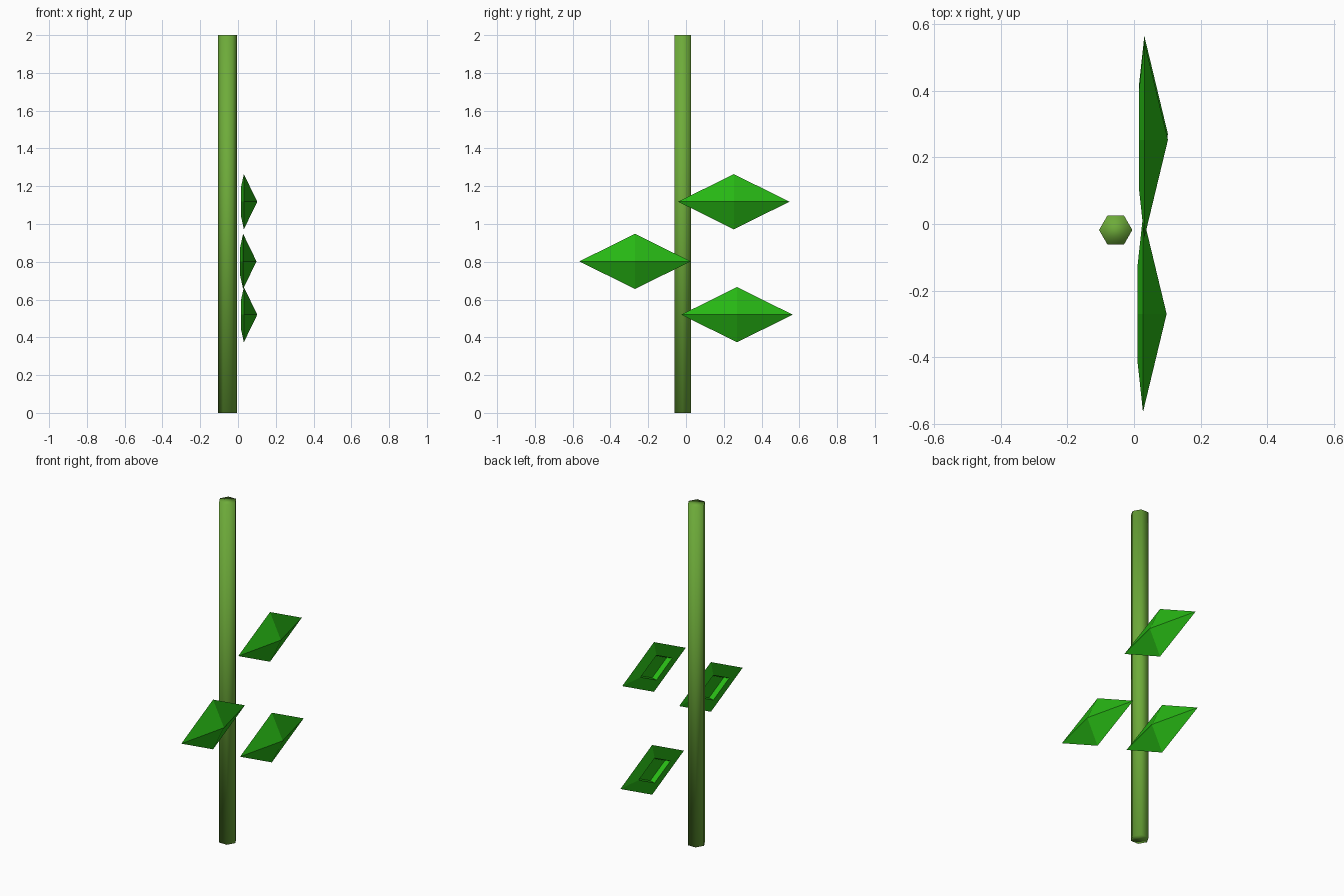
import bpy, bmesh, math
from mathutils import Matrix

if "Cube" in bpy.data.objects:
    bpy.data.objects.remove(bpy.data.objects["Cube"])


def material(name, rgb):
    m = bpy.data.materials.new(name)
    m.diffuse_color = (*rgb, 1)
    m.use_nodes = True
    m.node_tree.nodes["Principled BSDF"].inputs["Base Color"].default_value = m.diffuse_color
    return m


stem_green = material("stem_green", (0.155, 0.41, 0.042))
leaf_green = material("leaf_green", (0.02, 0.47, 0.007))


def add_object(name, bm, mat, loc, smooth=False):
    bmesh.ops.recalc_face_normals(bm, faces=bm.faces)
    me = bpy.data.meshes.new(name)
    bm.to_mesh(me)
    bm.free()
    me.materials.append(mat)
    for p in me.polygons:
        p.use_smooth = smooth
    ob = bpy.data.objects.new(name, me)
    ob.location = loc
    bpy.context.collection.objects.link(ob)
    return ob


# Six-sided stem, smooth over the caps as well
bm = bmesh.new()
bmesh.ops.create_cone(bm, cap_ends=True, segments=6, radius1=0.05, radius2=0.05,
                      depth=2, matrix=Matrix.Rotation(math.pi / 6, 4, 'Z'))
xs = max(v.co.x for v in bm.verts)
if xs < 0.049:  # corners must point along x
    bmesh.ops.rotate(bm, verts=bm.verts, matrix=Matrix.Rotation(math.pi / 6, 3, 'Z'))
add_object("stem", bm, stem_green, (-0.055, -0.018, 1), smooth=True)


# Diamond leaf: pyramid front, raised rim and sunken middle on the back
def leaf(name, loc):
    bm = bmesh.new()

    def ring(x, s):
        return [bm.verts.new((x, y * s, z * s)) for y, z in
                ((0.295, 0), (0, 0.146), (-0.295, 0), (0, -0.146))]

    apex = bm.verts.new((0.071, 0, 0))
    rings = [ring(0, 1), ring(-0.016, 0.5), ring(0.012, 0.46)]
    for i in range(4):
        j = (i + 1) % 4
        bm.faces.new((apex, rings[0][i], rings[0][j]))
        for a, b in zip(rings, rings[1:]):
            bm.faces.new((a[i], b[i], b[j], a[j]))
    bm.faces.new(rings[-1])
    add_object(name, bm, leaf_green, loc)


leaf("lower_leaf", (0.031, 0.27, 0.52))
leaf("middle_leaf", (0.027, -0.27, 0.802))
leaf("upper_leaf", (0.031, 0.253, 1.118))
